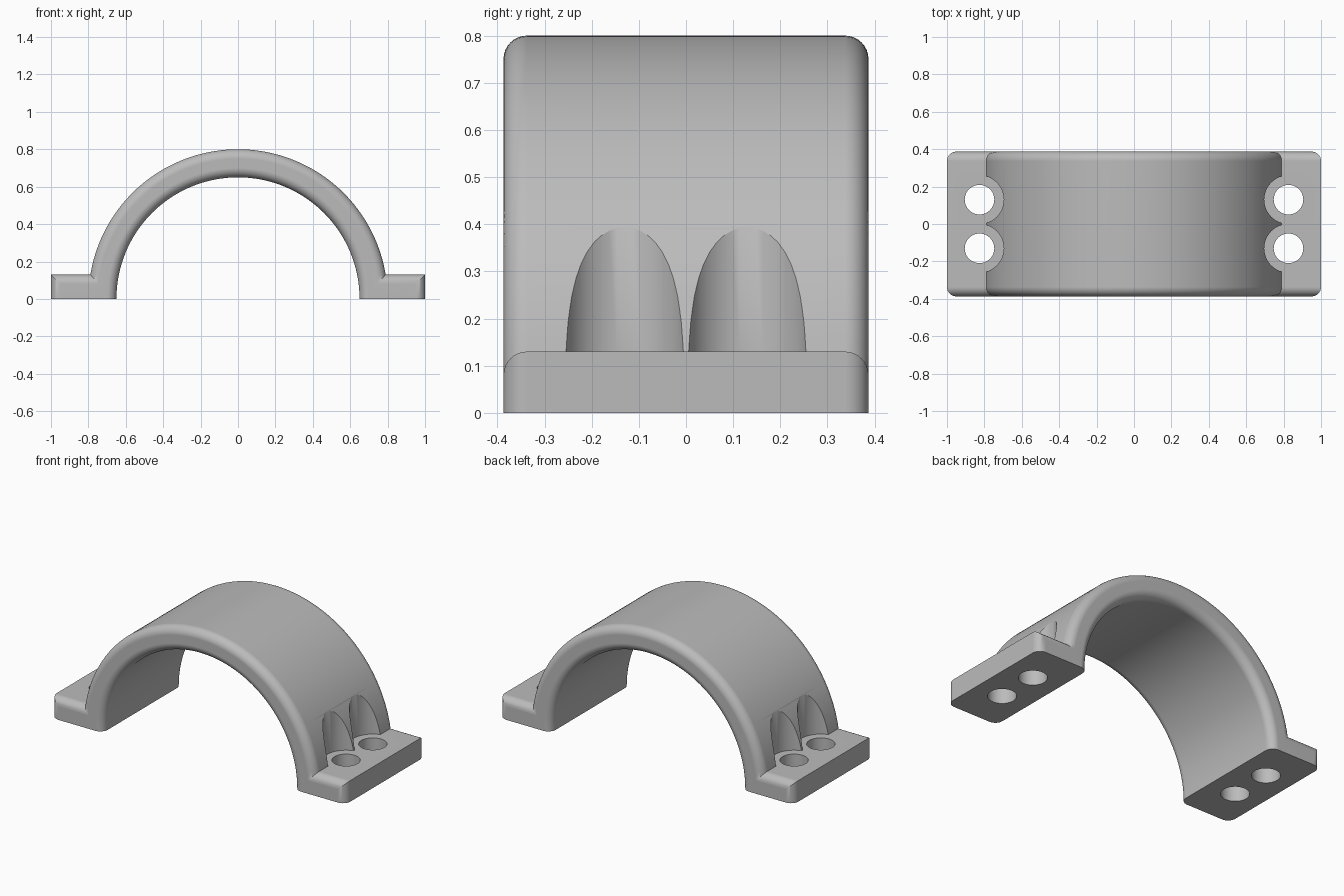
import bpy, bmesh, math

if "Cube" in bpy.data.objects:
    bpy.data.objects.remove(bpy.data.objects["Cube"])

R_OUT, R_IN = 0.80, 0.65        # arch radii
HALF_W = 0.387                  # half width along y
FOOT_X, FOOT_Z = 1.0, 0.13      # foot reach and thickness
FILLET = 0.05
ARC = 72

metal = bpy.data.materials.new("grey metal")
metal.diffuse_color = (0.5, 0.5, 0.5, 1)
metal.use_nodes = True
metal.node_tree.nodes["Principled BSDF"].inputs["Base Color"].default_value = metal.diffuse_color


def make_object(name, bm):
    bmesh.ops.recalc_face_normals(bm, faces=bm.faces)
    mesh = bpy.data.meshes.new(name)
    bm.to_mesh(mesh)
    bm.free()
    obj = bpy.data.objects.new(name, mesh)
    bpy.context.collection.objects.link(obj)
    mesh.materials.append(metal)
    return obj


def section(d):
    """Clamp outline in x, z, pulled in by d everywhere except the base."""
    ro, ri, top, fx = R_OUT - d, R_IN + d, FOOT_Z - d, FOOT_X - d
    a0 = math.asin(top / ro)
    pts = [(fx, 0), (fx, top)]
    for i in range(ARC + 1):
        a = a0 + (math.pi - 2 * a0) * i / ARC
        pts.append((ro * math.cos(a), top if i in (0, ARC) else ro * math.sin(a)))
    pts += [(-fx, top), (-fx, 0)]
    for i in range(ARC + 1):
        a = math.pi * (1 - i / ARC)
        pts.append((ri * math.cos(a), 0 if i in (0, ARC) else ri * math.sin(a)))
    return pts


# Clamp body: sections lofted along y, with rounded front and back rims
steps = 8
rim = [(FILLET * (1 - math.cos(t)), HALF_W - FILLET * (1 - math.sin(t)))
       for t in (math.pi / 2 * k / steps for k in range(steps + 1))]
slices = [(d, -y) for d, y in reversed([(FILLET - FILLET * math.sin(math.acos(
    max(0, min(1, (y - HALF_W + FILLET) / FILLET)))), y) for _, y in rim])]
slices += [(d, -y) for d, y in reversed(slices)]
bm = bmesh.new()
rings = [[bm.verts.new((x, y, z)) for x, z in section(d)] for d, y in slices]
for a, b in zip(rings, rings[1:]):
    for i in range(len(a)):
        j = (i + 1) % len(a)
        bm.faces.new((a[i], a[j], b[j], b[i]))
bm.faces.new(rings[0])
bm.faces.new(rings[-1])
body = make_object("clamp_body", bm)

# Bolt cutters: through hole with a wider clearance scallop above the foot
bm = bmesh.new()
profile = [(0.079, -0.1), (0.079, FOOT_Z), (0.1298, FOOT_Z), (0.1298, 0.9)]
sides = 48
for cx in (-0.826, 0.826):
    for cy in (-0.13, 0.13):
        loops = [[bm.verts.new((cx + r * math.cos(math.tau * i / sides),
                                cy + r * math.sin(math.tau * i / sides), z))
                  for i in range(sides)] for r, z in profile]
        for a, b in zip(loops, loops[1:]):
            for i in range(sides):
                j = (i + 1) % sides
                bm.faces.new((a[i], a[j], b[j], b[i]))
        bm.faces.new(loops[0])
        bm.faces.new(loops[-1])
cutter = make_object("bolt_cutter", bm)
cutter.hide_render = True

cut = body.modifiers.new("bolt holes", 'BOOLEAN')
cut.operation = 'DIFFERENCE'
cut.solver = 'EXACT'
cut.object = cutter
bpy.context.view_layer.objects.active = body
body.select_set(True)
cutter.select_set(False)
bpy.ops.object.modifier_apply(modifier=cut.name)
bpy.data.objects.remove(cutter)

# Smooth curves, crisp edges
bpy.ops.object.shade_smooth_by_angle(angle=math.radians(30))
weighted = body.modifiers.new("flat faces", 'WEIGHTED_NORMAL')
weighted.keep_sharp = True
